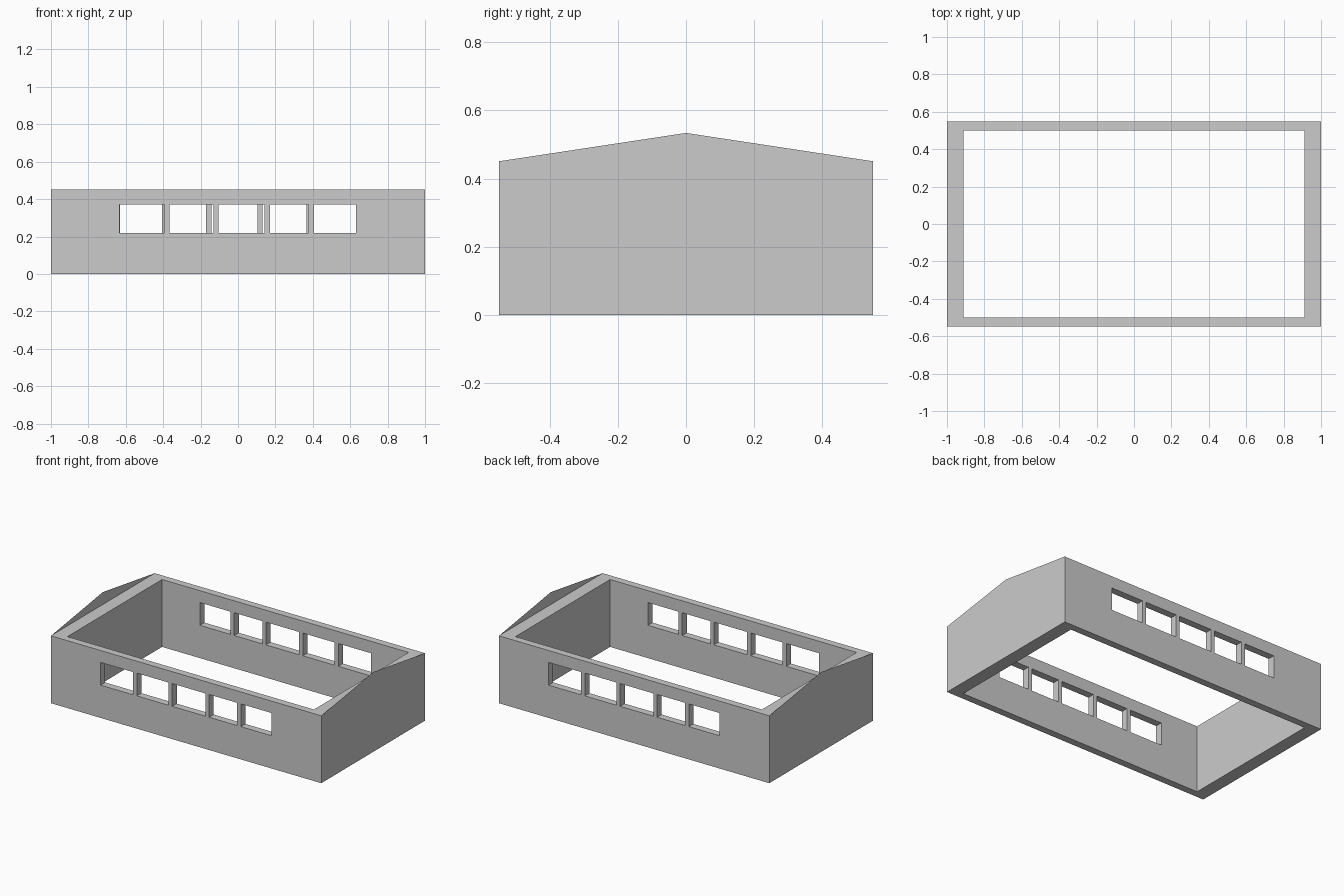
import bpy
import bmesh
from mathutils import Matrix, Vector

if "Cube" in bpy.data.objects:
    bpy.data.objects.remove(bpy.data.objects["Cube"], do_unlink=True)

HALF_X, HALF_Y = 1.0, 0.548        # outer walls
ROOM_X, ROOM_Y = 0.912, 0.50       # inner walls
EAVES, RIDGE = 0.451, 0.534
SILL, HEAD = 0.219, 0.371
# left and right edges of the front windows
WINDOWS = [(-0.633, -0.392), (-0.365, -0.13), (-0.103, 0.143),
           (0.17, 0.378), (0.405, 0.632)]

grey = bpy.data.materials.new("plain grey")
grey.use_nodes = True
colour = (0.6, 0.6, 0.6, 1)
grey.diffuse_color = colour
grey.node_tree.nodes["Principled BSDF"].inputs["Base Color"].default_value = colour


def add_box(bm, low, high):
    low, high = Vector(low), Vector(high)
    place = Matrix.Translation((low + high) / 2) @ Matrix.Diagonal((high - low).to_4d())
    bmesh.ops.create_cube(bm, size=1, matrix=place)


def make_object(name, bm):
    mesh = bpy.data.meshes.new(name)
    bm.to_mesh(mesh)
    bm.free()
    mesh.materials.append(grey)
    obj = bpy.data.objects.new(name, mesh)
    bpy.context.collection.objects.link(obj)
    return obj


def cut(target, cutter):
    mod = target.modifiers.new("cut", "BOOLEAN")
    mod.operation = "DIFFERENCE"
    mod.solver = "EXACT"
    mod.object = cutter
    bpy.context.view_layer.objects.active = target
    bpy.ops.object.modifier_apply(modifier=mod.name)
    bpy.data.objects.remove(cutter, do_unlink=True)


# Solid block for the walls
bm = bmesh.new()
add_box(bm, (-HALF_X, -HALF_Y, 0), (HALF_X, HALF_Y, EAVES))
walls = make_object("walls", bm)

# Room, open at top and bottom
bm = bmesh.new()
add_box(bm, (-ROOM_X, -ROOM_Y, -1), (ROOM_X, ROOM_Y, 1))
cut(walls, make_object("room_cutter", bm))

# Window row in the front wall, repeated half a turn round in the back wall
bm = bmesh.new()
for a, b in WINDOWS:
    add_box(bm, (a, -HALF_Y - 0.1, SILL), (b, -ROOM_Y + 0.1, HEAD))
    add_box(bm, (-b, ROOM_Y - 0.1, SILL), (-a, HALF_Y + 0.1, HEAD))
cut(walls, make_object("window_cutter", bm))

# Thin gable sheets standing on the outer edges of the end walls
for side, name in ((1, "left_gable"), (-1, "right_gable")):
    bm = bmesh.new()
    corners = [(-HALF_Y, EAVES), (HALF_Y, EAVES), (0, RIDGE)]
    bm.faces.new([bm.verts.new((side * HALF_X, side * y, z)) for y, z in corners])
    make_object(name, bm)
